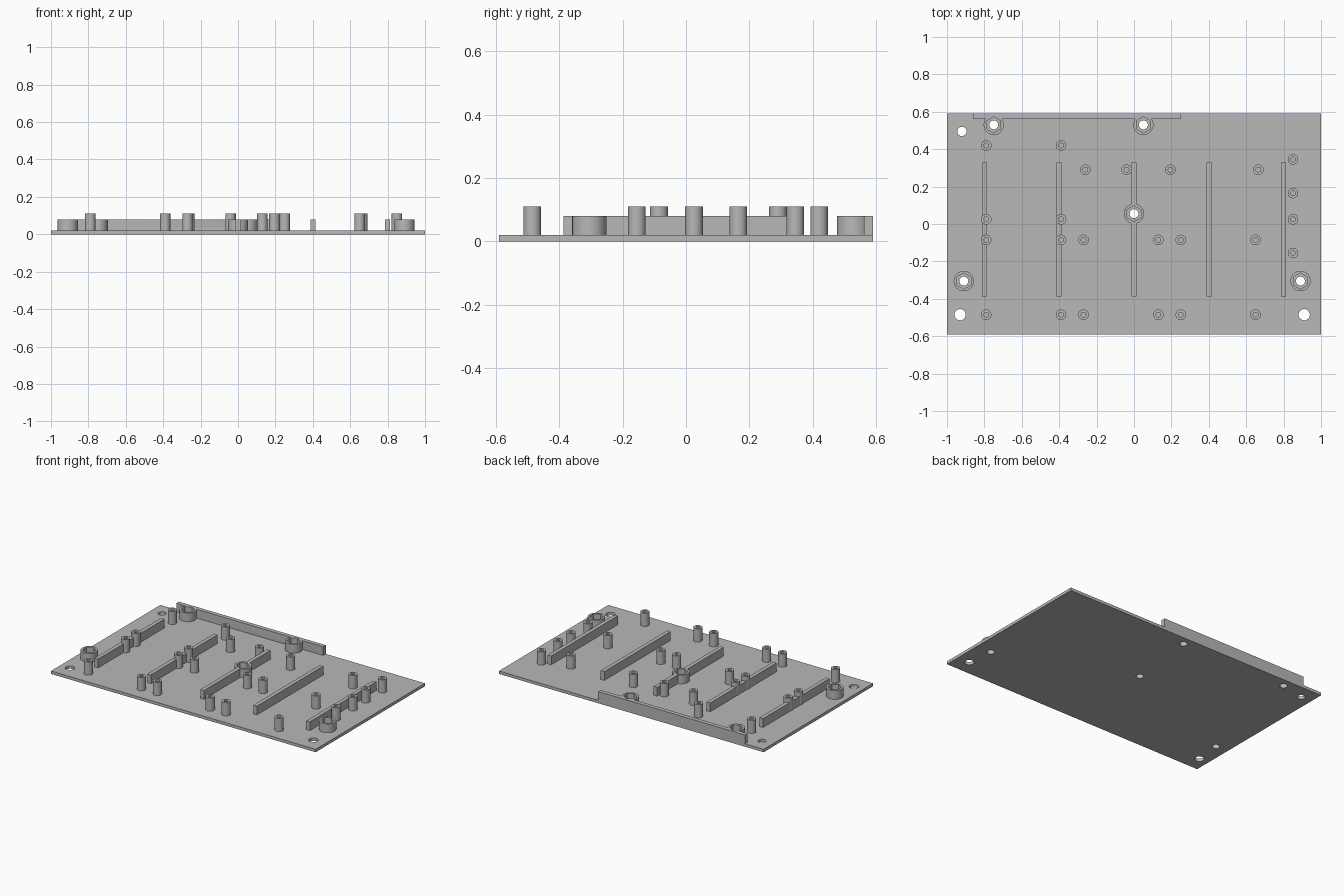
import bpy
import bmesh
import math
from mathutils import Matrix, Vector

cube = bpy.data.objects.get("Cube")
if cube:
    bpy.data.objects.remove(cube, do_unlink=True)

grey = bpy.data.materials.new("plain grey")
grey.use_nodes = True
colour = (0.48, 0.48, 0.48, 1)
grey.diffuse_color = colour
grey.node_tree.nodes["Principled BSDF"].inputs["Base Color"].default_value = colour

PLATE_TOP, RIB_TOP, POST_TOP = 0.02, 0.08, 0.11
POCKET_FLOOR = 0.04


def box(bm, x0, x1, y0, y1, z0, z1):
    centre = Vector(((x0 + x1) / 2, (y0 + y1) / 2, (z0 + z1) / 2))
    size = Matrix.Diagonal((x1 - x0, y1 - y0, z1 - z0, 1))
    bmesh.ops.create_cube(bm, size=1, matrix=Matrix.Translation(centre) @ size)


def cylinder(bm, spot, radius, z0, z1, sides=32):
    at = Matrix.Translation((spot[0], spot[1], (z0 + z1) / 2))
    bmesh.ops.create_cone(bm, cap_ends=True, segments=sides, radius1=radius,
                          radius2=radius, depth=z1 - z0, matrix=at)


def make(name, bm):
    mesh = bpy.data.meshes.new(name)
    bm.to_mesh(mesh)
    bm.free()
    mesh.materials.append(grey)
    obj = bpy.data.objects.new(name, mesh)
    bpy.context.collection.objects.link(obj)
    return obj


# Layout of posts, nut bosses and corner holes
posts = [(x, y) for y in (-0.485, -0.085) for x in (-0.79, -0.39, -0.27, 0.13, 0.25, 0.65)]
posts += [(x, y) for x in (-0.79, -0.39) for y in (0.025, 0.42)]
posts += [(x, 0.29) for x in (-0.26, -0.04, 0.195, 0.665)]
posts += [(0.85, y) for y in (-0.155, 0.025, 0.165, 0.345)]
bosses = [(-0.75, 0.53), (0.05, 0.53), (0, 0.055), (-0.91, -0.305), (0.89, -0.305)]
corners = [((-0.92, 0.495), 0.025), ((-0.93, -0.485), 0.03), ((0.91, -0.485), 0.03)]

# Base plate
bm = bmesh.new()
box(bm, -1, 1, -0.59, 0.59, 0, PLATE_TOP)
parts = [make("base_plate", bm)]

# Stiffening ribs
bm = bmesh.new()
for i in range(-2, 3):
    x = i * 0.4
    box(bm, x - 0.0135, x + 0.0135, -0.387, 0.33, PLATE_TOP, RIB_TOP)
parts.append(make("ribs", bm))

# Rear lip
bm = bmesh.new()
box(bm, -0.86, 0.25, 0.562, 0.59, PLATE_TOP, RIB_TOP)
parts.append(make("rear_lip", bm))

# Screw posts
bm = bmesh.new()
for spot in posts:
    cylinder(bm, spot, 0.028, PLATE_TOP, POST_TOP)
parts.append(make("screw_posts", bm))

# Nut bosses
bm = bmesh.new()
for spot in bosses:
    cylinder(bm, spot, 0.054, PLATE_TOP, RIB_TOP)
parts.append(make("nut_bosses", bm))

# Drills: through holes and blind post holes
bm = bmesh.new()
for spot in bosses:
    cylinder(bm, spot, 0.024, -0.1, 0.2)
for spot, radius in corners:
    cylinder(bm, spot, radius, -0.1, 0.2)
for spot in posts:
    cylinder(bm, spot, 0.013, PLATE_TOP + 0.002, 0.2, 24)
drills = make("drill_cutter", bm)

# Hexagonal nut pockets
bm = bmesh.new()
for spot in bosses:
    cylinder(bm, spot, 0.043, POCKET_FLOOR, 0.2, 6)
pockets = make("pocket_cutter", bm)

# Cut every part, then shade it
for obj in parts:
    bpy.ops.object.select_all(action="DESELECT")
    bpy.context.view_layer.objects.active = obj
    obj.select_set(True)
    for cutter in (drills, pockets):
        mod = obj.modifiers.new("cut", "BOOLEAN")
        mod.operation = "DIFFERENCE"
        mod.solver = "EXACT"
        mod.object = cutter
        bpy.ops.object.modifier_apply(modifier=mod.name)
    bpy.ops.object.shade_smooth_by_angle(angle=math.radians(30))

for cutter in (drills, pockets):
    bpy.data.objects.remove(cutter, do_unlink=True)
